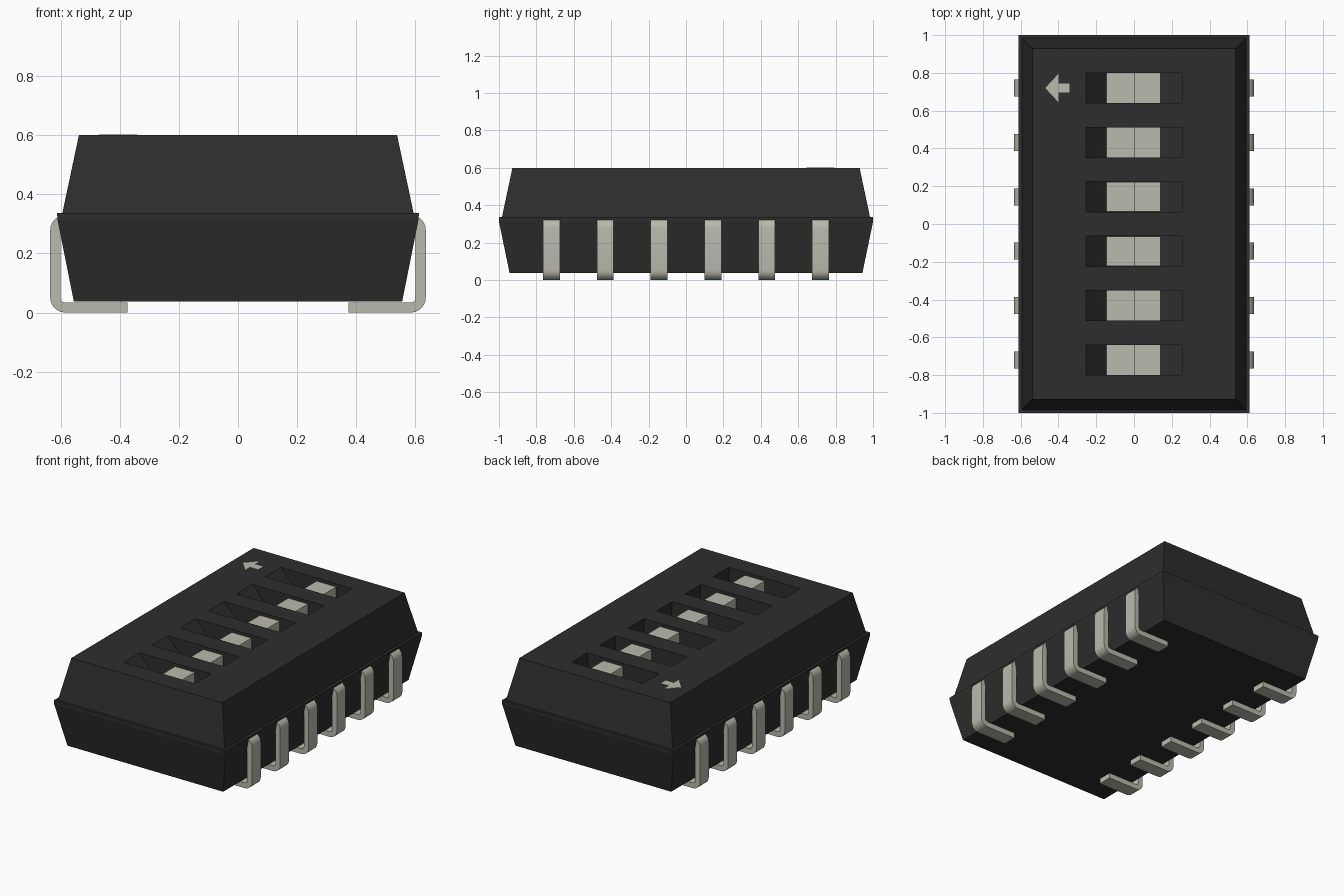
import bpy, bmesh, math
from mathutils import Vector

cube = bpy.data.objects.get("Cube")
if cube:
    bpy.data.objects.remove(cube, do_unlink=True)


def material(name, color):
    m = bpy.data.materials.new(name)
    m.use_nodes = True
    m.diffuse_color = color
    m.node_tree.nodes["Principled BSDF"].inputs["Base Color"].default_value = color
    return m


black = material("black plastic", (0.027, 0.027, 0.027, 1))
silver = material("pale metal", (0.49, 0.49, 0.42, 1))


def finish(name, bm, mat):
    bmesh.ops.recalc_face_normals(bm, faces=bm.faces)
    mesh = bpy.data.meshes.new(name)
    bm.to_mesh(mesh)
    bm.free()
    mesh.materials.append(mat)
    ob = bpy.data.objects.new(name, mesh)
    bpy.context.collection.objects.link(ob)
    return ob


def extrude(name, points, direction, mat):
    """Extrude a flat outline of 3D points along a direction."""
    bm = bmesh.new()
    face = bm.faces.new([bm.verts.new(p) for p in points])
    out = bmesh.ops.extrude_face_region(bm, geom=[face])
    verts = [g for g in out["geom"] if isinstance(g, bmesh.types.BMVert)]
    bmesh.ops.translate(bm, verts=verts, vec=direction)
    return finish(name, bm, mat)


def side_profile(name, profile, y, width, mat):
    """Extrude an x-z profile along y, centred on y."""
    return extrude(name, [(x, y - width / 2, z) for x, z in profile],
                   Vector((0, width, 0)), mat)


def arc(cx, cz, r, start, end, steps=6):
    angles = [math.radians(start + (end - start) * i / steps) for i in range(steps + 1)]
    return [(cx + r * math.cos(a), cz + r * math.sin(a)) for a in angles]


# Housing: stacked rectangular rings with a lip at the parting line
rings = [(0.555, 0.943, 0.037), (0.61, 1.0, 0.312), (0.612, 1.0, 0.336),
         (0.594, 0.984, 0.336), (0.538, 0.928, 0.6)]
bm = bmesh.new()
loops = [[bm.verts.new((sx * hx, sy * hy, z))
          for sx, sy in ((-1, -1), (1, -1), (1, 1), (-1, 1))] for hx, hy, z in rings]
for low, high in zip(loops, loops[1:]):
    for i in range(4):
        j = (i + 1) % 4
        bm.faces.new((low[i], low[j], high[j], high[i]))
bm.faces.new(loops[0])
bm.faces.new(loops[-1])
housing = finish("housing", bm, black)

rows = [0.288 * (i - 2.5) for i in range(6)]
TOP, FLOOR = 0.6, 0.48

# Switch slots with a ramp at one end
slot = [(-0.255, TOP), (-0.145, FLOOR), (0.255, FLOOR), (0.255, 0.7), (-0.255, 0.7)]
for y in rows:
    cutter = side_profile("slot_cutter", slot, y, 0.16, black)
    cutter.hide_render = True
    mod = housing.modifiers.new("slot", "BOOLEAN")
    mod.operation = "DIFFERENCE"
    mod.solver = "EXACT"
    mod.object = cutter
    bpy.context.view_layer.objects.active = housing
    bpy.ops.object.modifier_apply(modifier=mod.name)
    bpy.data.objects.remove(cutter, do_unlink=True)

# Stepped sliders
step = [(-0.145, FLOOR - 0.02), (0.14, FLOOR - 0.02), (0.14, 0.58),
        (0, 0.58), (0, FLOOR + 0.008), (-0.145, FLOOR + 0.008)]
for y in rows:
    side_profile("slider", step, y, 0.158, silver)

# Bent leads: rounded outer outline, then back along the inner outline
cx, top_z, bottom_z, outer, inner = 0.584, 0.279, 0.051, 0.051, 0.017
lead = ([(0.55, top_z + outer)] + arc(cx, top_z, outer, 90, 0)
        + arc(cx, bottom_z, outer, 0, -90) + [(0.374, 0), (0.374, 0.034)]
        + arc(cx, bottom_z, inner, -90, 0) + arc(cx, top_z, inner, 0, 90)
        + [(0.55, top_z + inner)])
for side, label in ((1, "left"), (-1, "right")):
    for y in rows:
        ob = side_profile(label + "_lead", [(side * x, z) for x, z in lead], y, 0.09, silver)
        bpy.ops.object.select_all(action="DESELECT")
        ob.select_set(True)
        bpy.context.view_layer.objects.active = ob
        bpy.ops.object.shade_smooth_by_angle(angle=math.radians(35))

# Direction arrow plate
half = [(-0.47, 0), (-0.4, 0.075), (-0.4, 0.025), (-0.342, 0.025)]
outline = half + [(x, -y) for x, y in reversed(half[1:])]
extrude("arrow_mark", [(x, y + rows[-1], TOP - 0.001) for x, y in outline],
        Vector((0, 0, 0.003)), silver)
